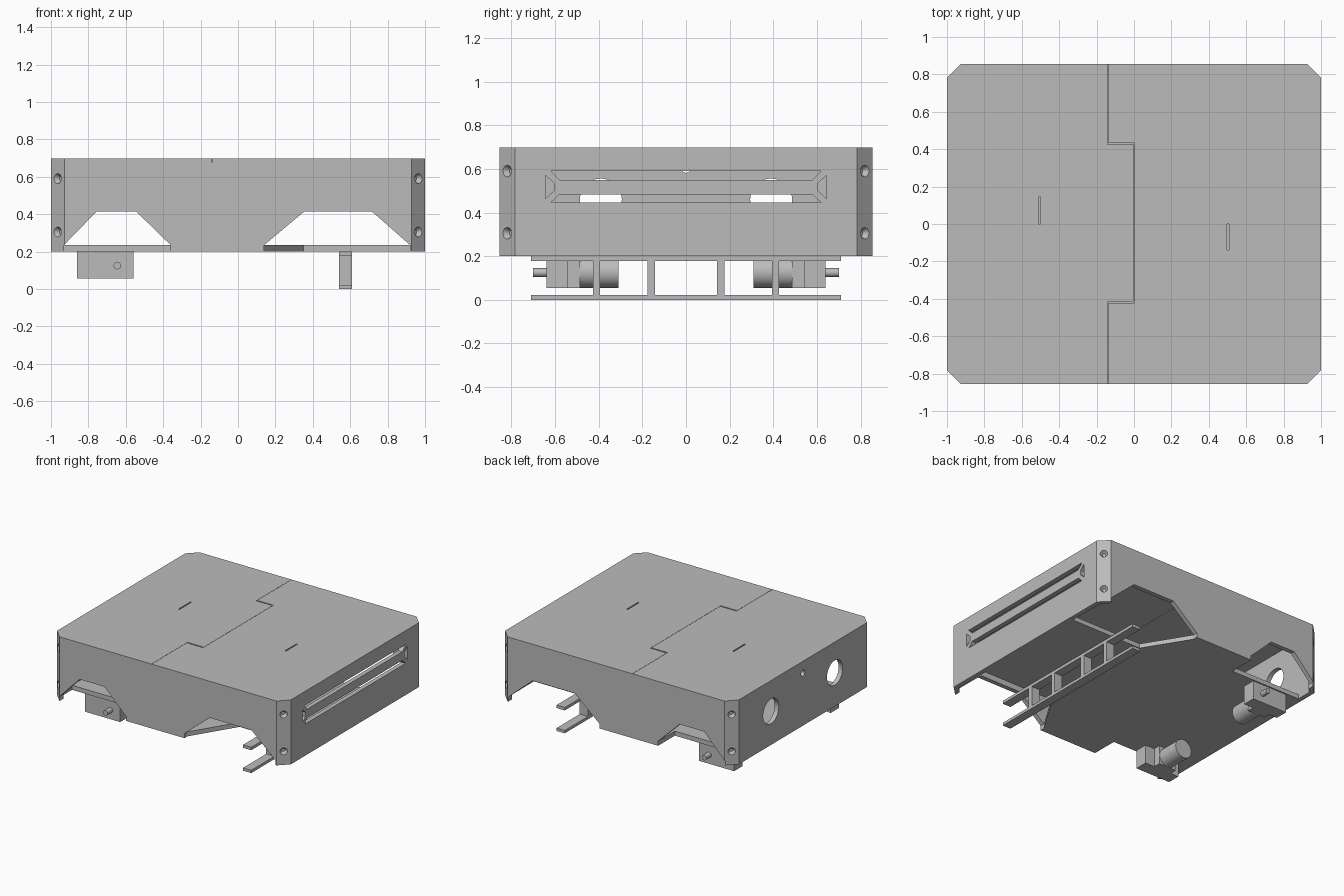
import bpy, bmesh, math
from mathutils import Matrix, Vector

if "Cube" in bpy.data.objects:
    bpy.data.objects.remove(bpy.data.objects["Cube"])

grey = bpy.data.materials.new("plain_grey")
grey.diffuse_color = (0.5, 0.5, 0.5, 1)
grey.use_nodes = True
grey.node_tree.nodes["Principled BSDF"].inputs["Base Color"].default_value = grey.diffuse_color


def make_object(name, bm):
    bmesh.ops.recalc_face_normals(bm, faces=bm.faces)
    me = bpy.data.meshes.new(name)
    bm.to_mesh(me)
    bm.free()
    me.materials.append(grey)
    ob = bpy.data.objects.new(name, me)
    bpy.context.collection.objects.link(ob)
    return ob


def prism(name, pts, lo, hi, axis="z"):
    """Extrude a 2D outline along one axis from lo to hi."""
    place = {"x": lambda a, b: (lo, a, b),
             "y": lambda a, b: (a, lo, b),
             "z": lambda a, b: (a, b, lo)}[axis]
    shift = Vector([hi - lo if axis == k else 0 for k in "xyz"])
    bm = bmesh.new()
    face = bm.faces.new([bm.verts.new(place(a, b)) for a, b in pts])
    res = bmesh.ops.extrude_face_region(bm, geom=[face])
    bmesh.ops.translate(bm, vec=shift,
                        verts=[v for v in res["geom"] if isinstance(v, bmesh.types.BMVert)])
    return make_object(name, bm)


def box(name, x0, x1, y0, y1, z0, z1):
    return prism(name, [(x0, y0), (x1, y0), (x1, y1), (x0, y1)], z0, z1)


def cone(name, center, direction, r1, r2, depth, segs=32):
    rot = Vector(direction).to_track_quat("Z", "Y").to_matrix().to_4x4()
    bm = bmesh.new()
    bmesh.ops.create_cone(bm, cap_ends=True, segments=segs, radius1=r1, radius2=r2,
                          depth=depth, matrix=Matrix.Translation(center) @ rot)
    return make_object(name, bm)


def smooth(ob):
    bpy.ops.object.select_all(action="DESELECT")
    ob.select_set(True)
    bpy.context.view_layer.objects.active = ob
    bpy.ops.object.shade_smooth_by_angle(angle=math.radians(30))


def cut(ob, cutters):
    """Subtract each cutter, then remove it."""
    for c in cutters:
        c.hide_render = True
        bpy.context.view_layer.objects.active = ob
        mod = ob.modifiers.new("cut", "BOOLEAN")
        mod.operation, mod.solver, mod.object = "DIFFERENCE", "EXACT", c
        bpy.ops.object.modifier_apply(modifier=mod.name)
        bpy.data.objects.remove(c)


def chamfered(hx, hy, c):
    return [(hx, -hy + c), (hx, hy - c), (hx - c, hy), (-hx + c, hy),
            (-hx, hy - c), (-hx, -hy + c), (-hx + c, -hy), (hx - c, -hy)]


HX, HY, C, T = 1.0, 0.855, 0.072, 0.035
Z0, ZL, Z1 = 0.2, 0.675, 0.698

# outer walls with chamfered corners
walls = prism("side_walls", chamfered(HX, HY, C), Z0, ZL)
cutters = [prism("cut", chamfered(HX - T, HY - T, C - T * (2 - math.sqrt(2))), 0, 1)]
# wheel arches through front and back walls
for a, b, c, d in ((-0.93, -0.755, -0.545, -0.36), (0.14, 0.355, 0.715, 0.92)):
    cutters.append(prism("cut", [(a, 0.1), (a, 0.235), (b, 0.415), (c, 0.415),
                                 (d, 0.235), (d, 0.1)], -1, 1, "y"))
# mitred slots around a centre bar on the right wall
slots = [[(-0.62, 0.59), (0.62, 0.59), (0.58, 0.55), (-0.58, 0.55)],
         [(-0.62, 0.445), (0.62, 0.445), (0.58, 0.483), (-0.58, 0.483)]]
for s in (-1, 1):
    slots.append([(s * 0.643, 0.465), (s * 0.643, 0.57), (s * 0.605, 0.535), (s * 0.605, 0.50)])
cutters += [prism("cut", p, 0.9, 1.1, "x") for p in slots]
# round holes in the left wall
for y, z, r in ((-0.39, 0.46, 0.096), (0.39, 0.46, 0.096), (0, 0.605, 0.023)):
    cutters.append(cone("cut", (-1, y, z), (1, 0, 0), r, r, 0.3))
# countersunk screw holes in the corners
for sx in (-1, 1):
    for sy in (-1, 1):
        out = Vector((sx, sy, 0)).normalized()
        for z in (0.305, 0.59):
            p = Vector((sx * (HX - C / 2), sy * (HY - C / 2), z)) - out * 0.01
            cutters.append(cone("cut", p, out, 0.012, 0.03, 0.03, 20))
cut(walls, cutters)

# top: two interlocking plates with a stepped seam
e, g = 0.43, 0.005
xa, xb = -0.14, 0.0
right = [(HX, -HY + C), (HX, HY - C), (HX - C, HY), (xa, HY), (xa, e + g), (xb, e + g),
         (xb, -e + g), (xa, -e + g), (xa, -HY), (HX - C, -HY)]
w = 0.002
left = [(-HX, -HY + C), (-HX, HY - C), (-HX + C, HY), (xa - w, HY), (xa - w, e - g),
        (xb - w, e - g), (xb - w, -e + 3 * g), (xa - w, -e + 3 * g), (xa - w, -HY),
        (-HX + C, -HY)]
top_right = prism("top_plate_right", right, ZL, Z1)
top_left = prism("top_plate_left", left, ZL, Z1)
cut(top_right, [box("cut", 0.498, 0.508, -0.14, 0, 0.6, 0.8)])
cut(top_left, [box("cut", -0.51, -0.50, 0, 0.145, 0.6, 0.8)])

# floor with wheel notches, mirrored front to back
ix, iy = HX - T, HY - T
half = [(ix, 0.48), (0.35, 0.48), (0.14, iy), (-0.36, iy), (-0.36, 0.65), (-ix, 0.65)]
prism("floor_plate", half + [(x, -y) for x, y in reversed(half)], Z0, Z0 + T)

# geared motors under the floor
for s, side in ((-1, "front"), (1, "back")):
    box(side + "_gearbox", -0.86, -0.56, *sorted((s * 0.54, s * 0.64)), 0.055, Z0)
    box(side + "_motor_neck", -0.79, -0.64, *sorted((s * 0.485, s * 0.54)), 0.055, Z0)
    smooth(cone(side + "_motor", (-0.715, s * 0.3975, 0.127), (0, 1, 0), 0.072, 0.072, 0.175))
    smooth(cone(side + "_motor_shaft", (-0.645, s * 0.665, 0.125), (0, 1, 0), 0.02, 0.02, 0.07))

# ladder-like rail under the right side
box("rail_upper_bar", 0.54, 0.61, -0.71, 0.71, 0.177, Z0)
box("rail_lower_bar", 0.54, 0.61, -0.71, 0.71, 0, 0.022)
for i, y in enumerate((-0.41, -0.16, 0.16, 0.41)):
    box(f"rail_post_{i + 1}", 0.54, 0.61, y - 0.017, y + 0.017, 0.022, 0.177)
